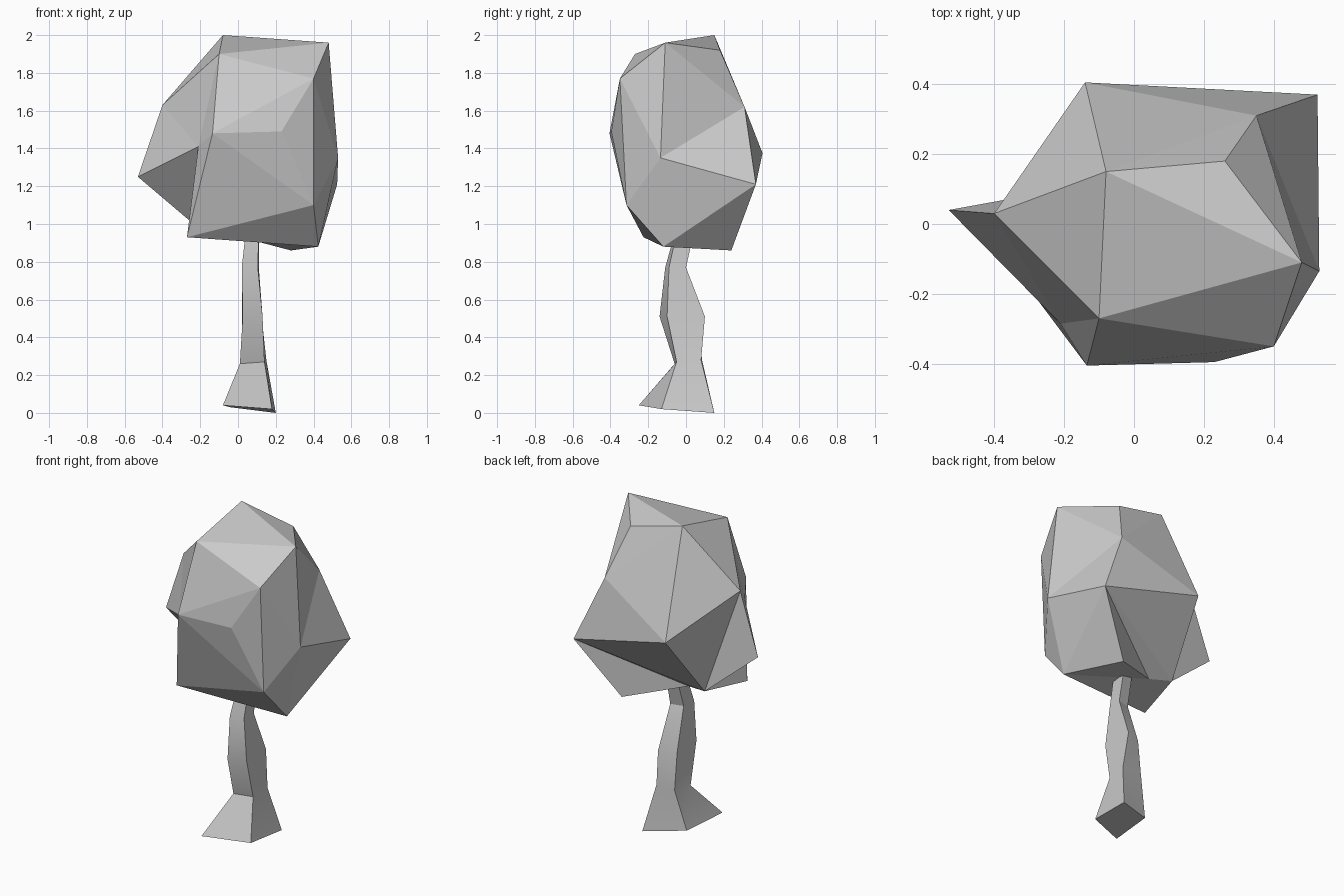
import bpy, bmesh, math

if "Cube" in bpy.data.objects:
    bpy.data.objects.remove(bpy.data.objects["Cube"])


def make_object(name, bm):
    bmesh.ops.recalc_face_normals(bm, faces=bm.faces[:])
    mesh = bpy.data.meshes.new(name)
    bm.to_mesh(mesh)
    bm.free()
    obj = bpy.data.objects.new(name, mesh)
    bpy.context.collection.objects.link(obj)
    return obj


# Trunk: four-sided rings lofted upward, flared and uneven at the foot
rings = [
    [(-.08, -.25, .04), (.18, -.13, .02), (.20, .15, 0), (-.04, .05, .03)],
    [(.01, -.06, .26), (.14, -.05, .27), (.15, .08, .28), (.02, .085, .28)],
    [(.025, -.14, .51), (.13, -.10, .51), (.125, .10, .51), (.02, .06, .51)],
    [(.02, -.11, .77), (.105, -.09, .77), (.11, 0, .77), (.03, -.02, .77)],
    [(.04, -.06, .95), (.11, -.05, .95), (.11, .04, .95), (.04, .03, .95)],
]
bm = bmesh.new()
loops = [[bm.verts.new(p) for p in ring] for ring in rings]
for low, high in zip(loops, loops[1:]):
    for i in range(4):
        j = (i + 1) % 4
        bm.faces.new((low[i], low[j], high[j], high[i]))
bm.faces.new(loops[0][::-1])
bm.faces.new(loops[-1])
trunk = make_object("trunk", bm)
bpy.context.view_layer.objects.active = trunk
trunk.select_set(True)
bpy.ops.object.shade_smooth_by_angle(angle=math.radians(30))

# Crown: faceted boulder shape, built as triangle fans around its main corners
corners = {
    "E": (-.08, .15, 2.0), "H": (.48, -.11, 1.96), "D": (.26, .18, 1.92),
    "M": (-.10, -.27, 1.90), "J": (.40, -.35, 1.77), "F": (-.40, .03, 1.63),
    "C": (.35, .31, 1.62), "K": (.23, -.395, 1.49), "L": (-.135, -.405, 1.48),
    "N": (-.21, -.285, 1.41), "A": (-.14, .405, 1.375), "I": (.53, -.135, 1.35),
    "G": (-.53, .04, 1.25), "B": (.525, .37, 1.21), "S": (.40, -.315, 1.10),
    "Q": (-.20, .10, .97), "U": (-.06, .06, .95), "P": (-.27, -.225, .93),
    "T": (.425, -.12, .88), "R": (.28, .24, .86),
}
# First letter is the hub, the rest is the rim
fans = ["EMHDCAFM", "IHCBTSJH", "LMJKSPNM", "QFABUPNGF", "TBRUPS",
        "JMH", "FMNG", "CHD", "CAB", "SKJ", "BUR"]
bm = bmesh.new()
v = {k: bm.verts.new(p) for k, p in corners.items()}
for hub, *rim in fans:
    for a, b in zip(rim, rim[1:]):
        bm.faces.new((v[hub], v[a], v[b]))
make_object("crown", bm)
